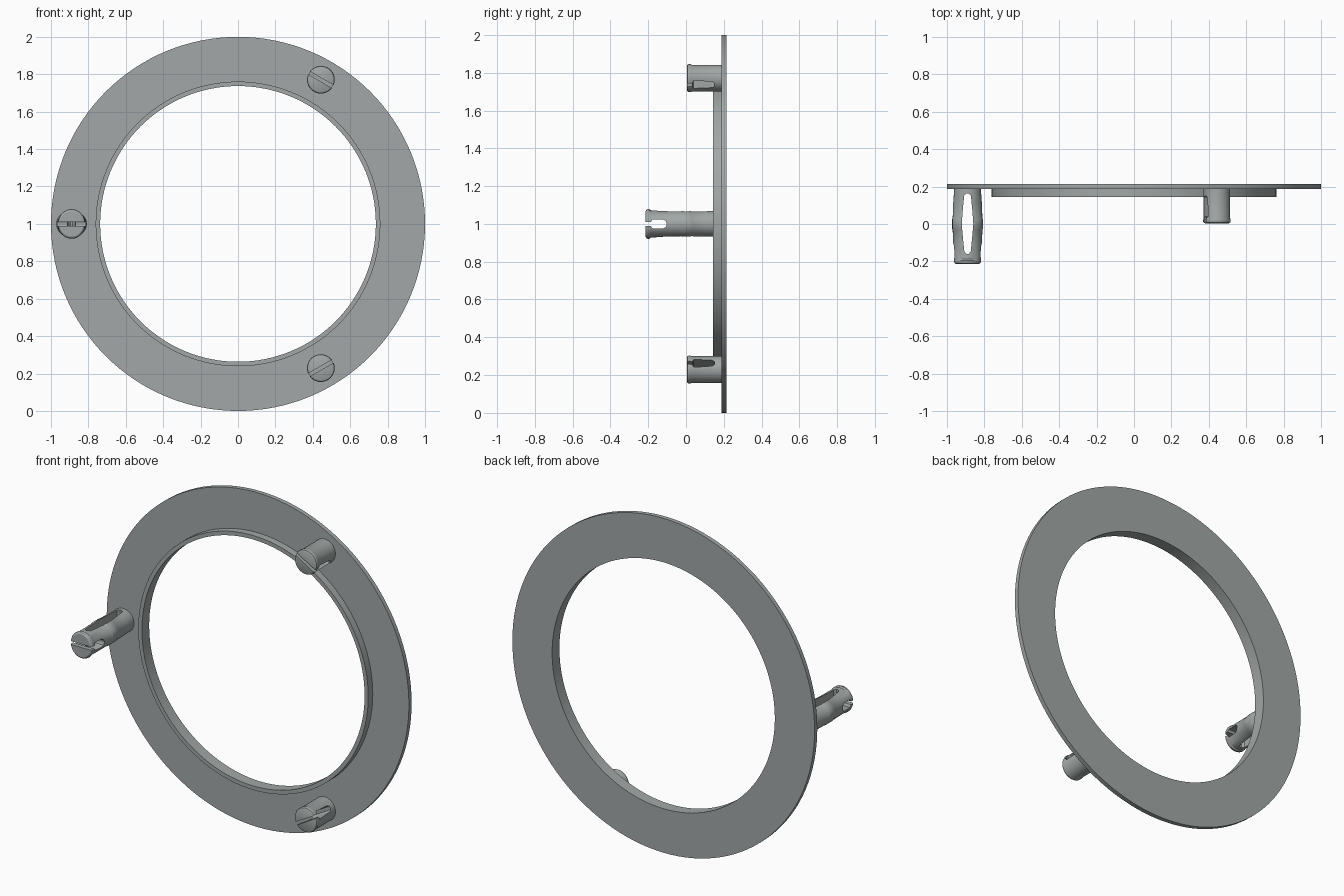
import bpy, bmesh
from math import sin, cos, pi, radians
from mathutils import Matrix

if "Cube" in bpy.data.objects:
    bpy.data.objects.remove(bpy.data.objects["Cube"])

# Dark grey plastic
dark_grey = bpy.data.materials.new("dark_grey")
dark_grey.diffuse_color = (0.36, 0.39, 0.385, 1)
dark_grey.use_nodes = True
dark_grey.node_tree.nodes["Principled BSDF"].inputs["Base Color"].default_value = dark_grey.diffuse_color


def make_object(name, bm):
    bmesh.ops.remove_doubles(bm, verts=bm.verts, dist=1e-6)
    bmesh.ops.recalc_face_normals(bm, faces=bm.faces)
    me = bpy.data.meshes.new(name)
    bm.to_mesh(me)
    bm.free()
    me.materials.append(dark_grey)
    ob = bpy.data.objects.new(name, me)
    bpy.context.collection.objects.link(ob)
    return ob


def lathe(name, profile, seg, closed):
    """Revolve (radius, y) points about the y axis."""
    bm = bmesh.new()
    rings = [[bm.verts.new((r * cos(2 * pi * i / seg), y, r * sin(2 * pi * i / seg)))
              for i in range(seg)] for r, y in profile]
    pairs = list(zip(rings, rings[1:]))
    if closed:
        pairs.append((rings[-1], rings[0]))
    else:
        bm.faces.new(rings[0])
        bm.faces.new(rings[-1])
    for a, b in pairs:
        for i in range(seg):
            j = (i + 1) % seg
            bm.faces.new((a[i], a[j], b[j], b[i]))
    return make_object(name, bm)


def slot_cutter(half, axis):
    """Prism from (half width, y) points, mirrored, running along x or z."""
    outline = half + [(-w, y) for w, y in reversed(half)]
    bm = bmesh.new()
    ends = []
    for d in (-0.15, 0.15):
        ends.append([bm.verts.new((d, y, w) if axis == 'x' else (w, y, d)) for w, y in outline])
    bm.faces.new(ends[0])
    bm.faces.new(ends[1])
    n = len(outline)
    for i in range(n):
        j = (i + 1) % n
        bm.faces.new((ends[0][i], ends[0][j], ends[1][j], ends[1][i]))
    ob = make_object("slot_cutter", bm)
    ob.hide_render = True
    return ob


def cut(ob, cutters):
    for c in cutters:
        m = ob.modifiers.new("slot", 'BOOLEAN')
        m.operation = 'DIFFERENCE'
        m.solver = 'EXACT'
        m.object = c
    bpy.context.view_layer.update()
    me = bpy.data.meshes.new_from_object(ob.evaluated_get(bpy.context.evaluated_depsgraph_get()))
    ob.modifiers.clear()
    ob.data = me
    for c in cutters:
        bpy.data.objects.remove(c)


def smooth(ob):
    bpy.ops.object.select_all(action='DESELECT')
    ob.select_set(True)
    bpy.context.view_layer.objects.active = ob
    bpy.ops.object.shade_smooth_by_angle(angle=radians(30))


# Flat ring with a shallow lip round the opening
ring = lathe("ring_plate", [(0.737, 0.144), (0.761, 0.144), (0.761, 0.187), (1, 0.187),
                            (1, 0.213), (0.737, 0.213)], 128, True)
ring.location.z = 1
smooth(ring)

# Two short split pins, slots tangential to the ring
for name, s in (("upper_short_pin", 1), ("lower_short_pin", -1)):
    pin = lathe(name, [(0.064, 0.004), (0.071, 0.008), (0.074, 0.014), (0.074, 0.022),
                       (0.071, 0.03), (0.071, 0.195)], 48, False)
    cut(pin, [slot_cutter([(0.009, -0.05), (0.009, 0.034), (0.024, 0.04), (0.018, 0.138),
                           (0.010, 0.150)], 'x')])
    pin.matrix_world = (Matrix.Translation((0.443, 0, 1 + s * 0.771))
                        @ Matrix.Rotation(s * radians(30), 4, 'Y'))
    smooth(pin)

# Long spring pin: lipped tip, middle collar, bowed sideways
long_pin = lathe("long_pin", [(0.068, -0.213), (0.076, -0.208), (0.079, -0.202), (0.079, -0.194),
                              (0.072, -0.186), (0.070, -0.11), (0.070, -0.03), (0.072, -0.026),
                              (0.072, 0.026), (0.070, 0.03), (0.070, 0.11), (0.070, 0.195)],
                 48, False)
for v in long_pin.data.vertices:
    y = v.co.y
    v.co.x *= 0.93 if y < -0.19 else 1.0 + 0.14 * (1 - (y / 0.2) ** 2)
cut(long_pin, [
    slot_cutter([(0.010, -0.3), (0.010, -0.186), (0.024, -0.178), (0.024, -0.122),
                 (0.017, -0.108), (0.006, -0.102)], 'x'),
    slot_cutter([(0.006, -0.160), (0.017, -0.148), (0.024, -0.08), (0.031, 0), (0.025, 0.08),
                 (0.018, 0.152), (0.006, 0.164)], 'z')])
long_pin.location = (-0.89, 0, 1)
smooth(long_pin)
